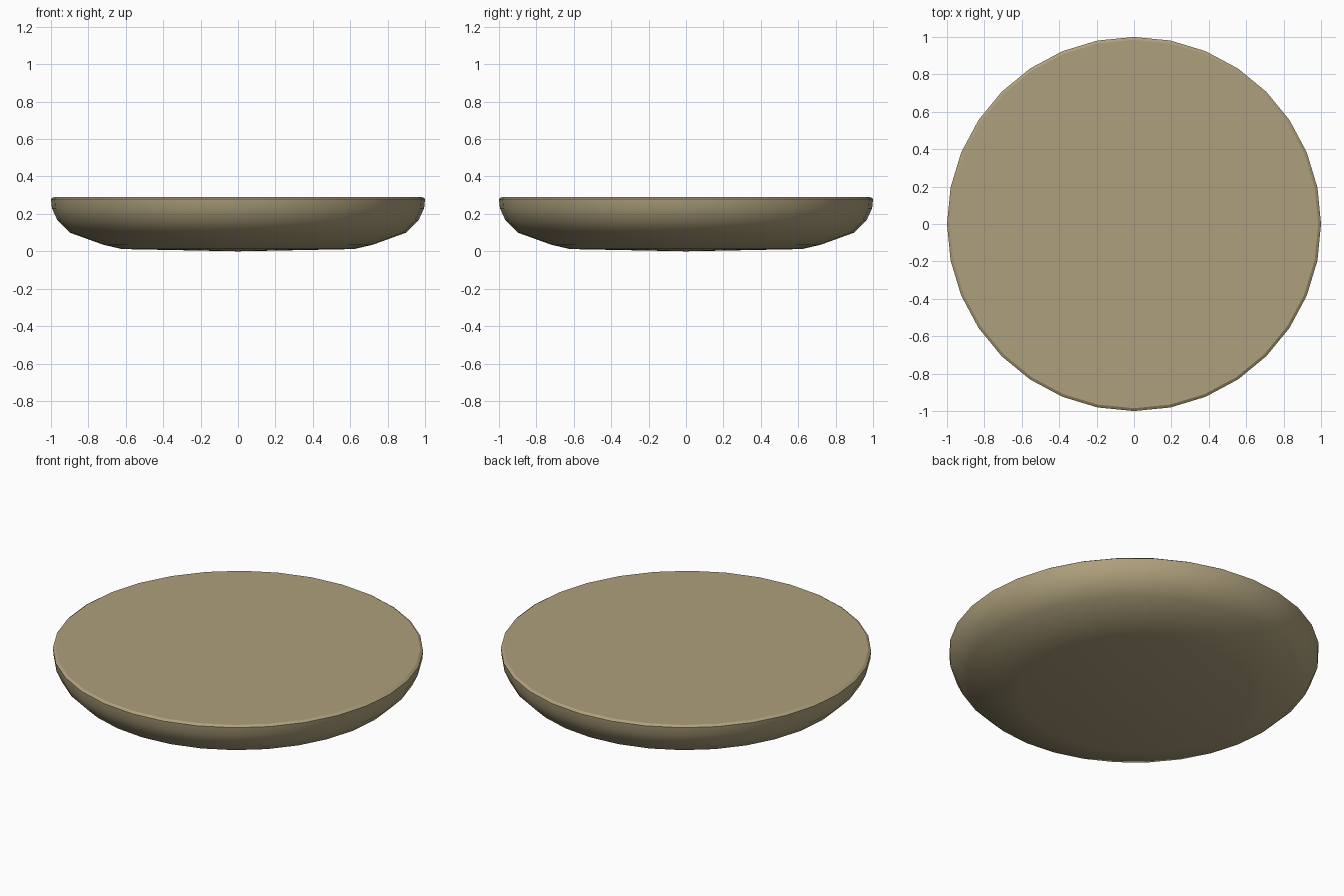
import bpy, bmesh, math

if "Cube" in bpy.data.objects:
    bpy.data.objects.remove(bpy.data.objects["Cube"])

SIDES = 32
# Outer profile (radius, height) from the rounded underside to the flat top
PROFILE = [(0.62, 0.012), (0.72, 0.035), (0.90, 0.10), (0.965, 0.165),
           (0.995, 0.23), (1.0, 0.28), (0.985, 0.29)]


def ring(bm, r, z):
    return [bm.verts.new((r * math.cos(2 * math.pi * i / SIDES),
                          r * math.sin(2 * math.pi * i / SIDES), z))
            for i in range(SIDES)]


bm = bmesh.new()
rings = [ring(bm, r, z) for r, z in PROFILE]

# Curved wall
for low, high in zip(rings, rings[1:]):
    for i in range(SIDES):
        j = (i + 1) % SIDES
        bm.faces.new((low[i], low[j], high[j], high[i]))

# Shallow bottom fan and flat top
tip = bm.verts.new((0, 0, 0))
for i in range(SIDES):
    bm.faces.new((tip, rings[0][(i + 1) % SIDES], rings[0][i]))
bm.faces.new(rings[-1])
bmesh.ops.recalc_face_normals(bm, faces=bm.faces)

mesh = bpy.data.meshes.new("round_dish")
bm.to_mesh(mesh)
bm.free()
dish = bpy.data.objects.new("round_dish", mesh)
bpy.context.collection.objects.link(dish)

# Tan finish
mat = bpy.data.materials.new("tan")
mat.diffuse_color = (0.42, 0.35, 0.20, 1)
mat.use_nodes = True
mat.node_tree.nodes["Principled BSDF"].inputs["Base Color"].default_value = mat.diffuse_color
mesh.materials.append(mat)

# Smooth sides with a crisp top edge
bpy.context.view_layer.objects.active = dish
dish.select_set(True)
bpy.ops.object.shade_smooth_by_angle(angle=math.radians(30))
